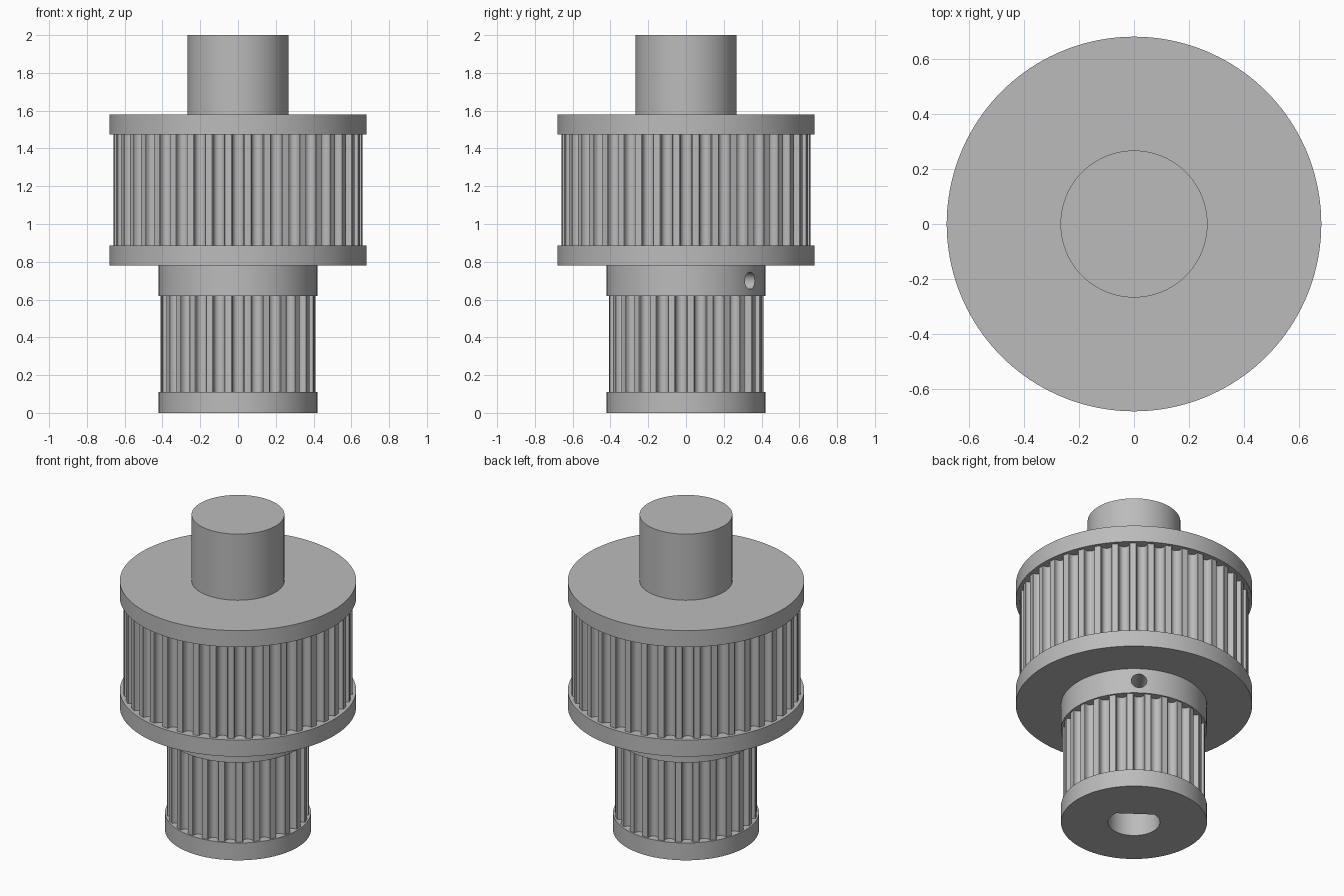
import bpy, bmesh
from math import sin, cos, pi, radians, sqrt, acos, asin
from mathutils import Matrix, Vector

cube = bpy.data.objects.get("Cube")
if cube:
    bpy.data.objects.remove(cube, do_unlink=True)

metal = bpy.data.materials.new("grey metal")
metal.use_nodes = True
metal.diffuse_color = (0.5, 0.5, 0.5, 1)
metal.node_tree.nodes["Principled BSDF"].inputs["Base Color"].default_value = (0.5, 0.5, 0.5, 1)


def prism(name, outline, z0, z1):
    """Extrude a counter-clockwise outline from z0 to z1."""
    bm = bmesh.new()
    base = bm.faces.new([bm.verts.new((x, y, z0)) for x, y in outline])
    extruded = bmesh.ops.extrude_face_region(bm, geom=[base])["geom"]
    top = [v for v in extruded if isinstance(v, bmesh.types.BMVert)]
    bmesh.ops.translate(bm, verts=top, vec=(0, 0, z1 - z0))
    bmesh.ops.recalc_face_normals(bm, faces=bm.faces)
    mesh = bpy.data.meshes.new(name)
    bm.to_mesh(mesh)
    bm.free()
    mesh.materials.append(metal)
    obj = bpy.data.objects.new(name, mesh)
    bpy.context.collection.objects.link(obj)
    return obj


def arc(radius, start, end, steps):
    return [(radius * cos(start + (end - start) * i / steps),
             radius * sin(start + (end - start) * i / steps)) for i in range(steps + 1)]


def circle(radius, steps=128):
    return arc(radius, 0, 2 * pi, steps)[:-1]


def toothed(radius, teeth, phase):
    """Belt pulley outline: round-bottomed grooves with softened lips."""
    half_groove = [(-0.034, 0.0), (-0.031, 0.002), (-0.0295, 0.006)]
    bottom = [(0.029 * sin(a), 0.011 + 0.029 * cos(a))
              for a in (radians(-90 + 18 * i) for i in range(11))]
    groove = half_groove + bottom + [(-x, d) for x, d in reversed(half_groove)]
    outline = []
    for k in range(teeth):
        angle = phase + 2 * pi * k / teeth
        for across, depth in groove:
            r = sqrt(radius ** 2 - across ** 2) - depth
            outline.append((r * cos(angle) - across * sin(angle),
                            r * sin(angle) + across * cos(angle)))
    return outline


def cut(obj, cutter):
    mod = obj.modifiers.new("cut", "BOOLEAN")
    mod.operation, mod.solver, mod.object = "DIFFERENCE", "EXACT", cutter
    bpy.context.view_layer.objects.active = obj
    bpy.ops.object.modifier_apply(modifier=mod.name)


# Small pulley, with its hub
lower_flange = prism("lower_flange", circle(0.42), 0, 0.11)
small_teeth = prism("small_toothed_ring", toothed(0.41, 25, -pi / 2), 0.11, 0.62)
hub = prism("hub_collar", circle(0.42), 0.62, 0.78)

# Large pulley and shaft
large = [
    prism("large_lower_flange", circle(0.68, 160), 0.78, 0.885),
    prism("large_toothed_ring", toothed(0.66, 40, -pi / 2), 0.885, 1.475),
    prism("large_upper_flange", circle(0.68, 160), 1.475, 1.58),
    prism("shaft", circle(0.267, 96), 1.58, 2.0),
]

# D-shaped bore, its flat facing the set screw
screw_angle = radians(54)
flat = acos(0.10 / 0.149)
bore = prism("bore_cutter", arc(0.149, screw_angle + flat, screw_angle + 2 * pi - flat, 64), -0.1, 0.9)

# Set screw hole, running from the bore to the outside
screw = prism("screw_cutter", circle(0.045, 32), 0.05, 0.6)
direction = Vector((cos(screw_angle), sin(screw_angle), 0))
screw.data.transform(Matrix.Translation((0, 0, 0.70)) @ direction.to_track_quat("Z", "Y").to_matrix().to_4x4())

for part in (lower_flange, small_teeth, hub):
    cut(part, bore)
cut(hub, screw)
for cutter in (bore, screw):
    bpy.data.objects.remove(cutter, do_unlink=True)

# Smooth round walls, sharp rims
bpy.ops.object.select_all(action="DESELECT")
for part in [lower_flange, small_teeth, hub] + large:
    part.select_set(True)
bpy.context.view_layer.objects.active = hub
bpy.ops.object.shade_smooth_by_angle(angle=radians(30))
